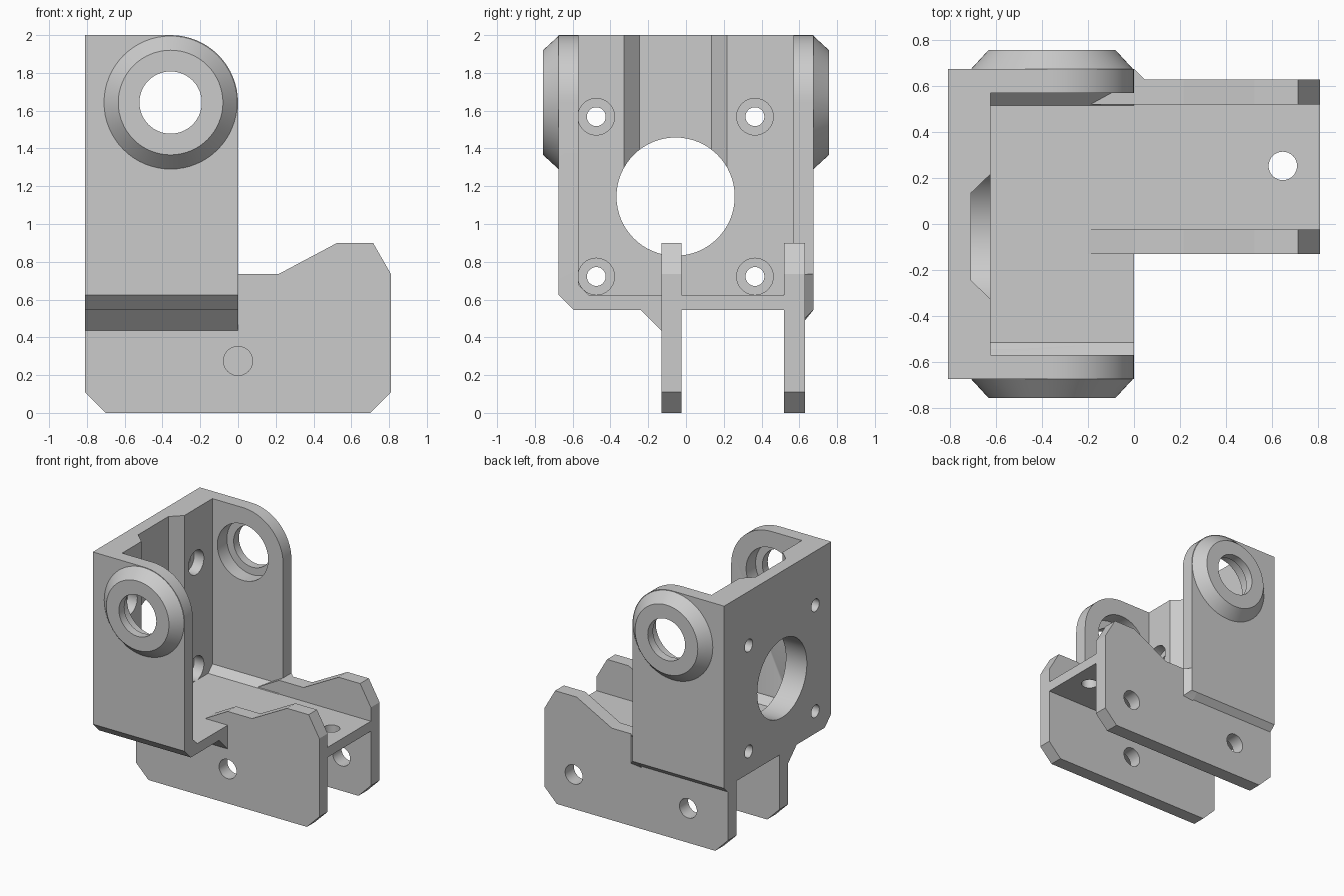
import bpy, bmesh, math
from mathutils import Vector

cube = bpy.data.objects.get("Cube")
if cube:
    bpy.data.objects.remove(cube, do_unlink=True)

grey = bpy.data.materials.new("light grey")
grey.use_nodes = True
COLOUR = (0.6, 0.6, 0.6, 1)
grey.diffuse_color = COLOUR
grey.node_tree.nodes["Principled BSDF"].inputs["Base Color"].default_value = COLOUR


def place(axis, u, v, w):
    """Put profile point (u, v) at distance w along the axis."""
    return {"x": (w, u, v), "y": (u, w, v), "z": (u, v, w)}[axis]


def loft(name, axis, ring_a, ring_b, a, b):
    """Closed solid between two matching outlines."""
    bm = bmesh.new()
    va = [bm.verts.new(place(axis, u, v, a)) for u, v in ring_a]
    vb = [bm.verts.new(place(axis, u, v, b)) for u, v in ring_b]
    n = len(va)
    bm.faces.new(va)
    bm.faces.new(vb[::-1])
    for i in range(n):
        j = (i + 1) % n
        bm.faces.new((va[j], va[i], vb[i], vb[j]))
    bmesh.ops.recalc_face_normals(bm, faces=bm.faces)
    mesh = bpy.data.meshes.new(name)
    bm.to_mesh(mesh)
    bm.free()
    mesh.materials.append(grey)
    ob = bpy.data.objects.new(name, mesh)
    bpy.context.collection.objects.link(ob)
    return ob


def prism(name, axis, pts, a, b):
    return loft(name, axis, pts, pts, a, b)


def box(name, x, y, z):
    return prism(name, "z", [(x[0], y[0]), (x[1], y[0]), (x[1], y[1]), (x[0], y[1])], *z)


def circle(u, v, r, n=64):
    return [(u + r * math.cos(2 * math.pi * i / n), v + r * math.sin(2 * math.pi * i / n))
            for i in range(n)]


def combine(target, other, operation):
    mod = target.modifiers.new("combine", "BOOLEAN")
    mod.operation, mod.solver, mod.object = operation, "EXACT", other
    bpy.context.view_layer.objects.active = target
    bpy.ops.object.modifier_apply(modifier=mod.name)
    bpy.data.objects.remove(other, do_unlink=True)


def add(target, other):
    combine(target, other, "UNION")


def cut(target, other):
    combine(target, other, "DIFFERENCE")


# U-shaped cradle: two arms, floor and the gussets beneath it
body = prism("motor_bracket", "x", [
    (-.675, 2), (-.675, .625), (-.595, .545), (-.24, .545), (-.13, .435), (-.1, .435),
    (-.1, .545), (.57, .545), (.57, .5), (.63, .5), (.675, .545), (.675, 2),
    (.57, 2), (.57, .68), (.515, .625), (-.515, .625), (-.57, .68), (-.57, 2)], -.81, 0)

# Rounded top corner of both arms
CX, CZ, R = -.357, 1.643, .357
arc = [(CX + R * math.cos(t), CZ + R * math.sin(t))
       for t in [math.pi / 2 * i / 16 for i in range(17)]]
cut(body, prism("corner_cutter", "y", arc + [(CX, 2.1), (.1, 2.1), (.1, CZ)], -.8, .8))

# Upright plate and tongue of the floor
add(body, box("upright_plate", (-.81, -.625), (-.62, .62), (.58, 2)))
add(body, box("floor_tongue", (-.1, .81), (-.08, .58), (.545, .625)))

# Two long fins
fin = [(-.81, .11), (-.7, 0), (.7, 0), (.81, .11), (.81, .735), (.715, .9),
       (.525, .9), (.215, .735), (0, .735), (-.2, .625), (-.81, .625)]
for y0, y1 in ((-.13, -.025), (.52, .63)):
    add(body, prism("fin", "y", fin, y0, y1))

# Corner fillet between the left arm and its fin
fillet = loft("fillet", "y", [(-.05, .49), (.045, .5), (.045, .735), (-.05, .735)],
              [(-.05, .545), (0, .545), (0, .735), (-.05, .735)], .63, .675)
add(body, fillet)

# Conical bosses on the arms, with bearing pocket and shaft hole
for s in (-1, 1):
    add(body, loft("boss", "y", circle(CX, CZ, R), circle(CX, CZ, .277), s * .67, s * .757))
    cut(body, prism("pocket", "y", circle(CX, CZ, .225), s * .5, s * .69))
    cut(body, prism("shaft_hole", "y", circle(CX, CZ, .165), s * .5, s * .8))

# Central opening in the upright plate and the channel above it
PY, PZ = -.055, 1.145
cut(body, prism("opening", "x", circle(PY, PZ, .313), -.9, -.5))
cut(body, prism("channel", "z", [(-.6, -.35), (-.625, -.327), (-.71, -.245), (-.71, .135),
                                 (-.625, .217), (-.6, .24)], PZ, 2.1))

# Four counterbored screw holes
for y in (PY - .42, PY + .42):
    for z in (PZ - .423, PZ + .423):
        cut(body, prism("screw_hole", "x", circle(y, z, .05, 32), -.9, -.5))
        cut(body, prism("screw_recess", "x", circle(y, z, .097, 32), -.71, -.5))

# Cross holes in the fins and one through the tongue
for x, y in ((0, -.08), (.55, .575), (-.46, .575)):
    cut(body, prism("fin_hole", "y", circle(x, .275, .077, 32), y - .1, y + .1))
cut(body, prism("tongue_hole", "z", circle(.648, .253, .062, 32), .4, .8))

# Smooth shading on the round surfaces only
bpy.ops.object.select_all(action="DESELECT")
body.select_set(True)
bpy.context.view_layer.objects.active = body
bpy.ops.object.shade_smooth_by_angle(angle=math.radians(25))
